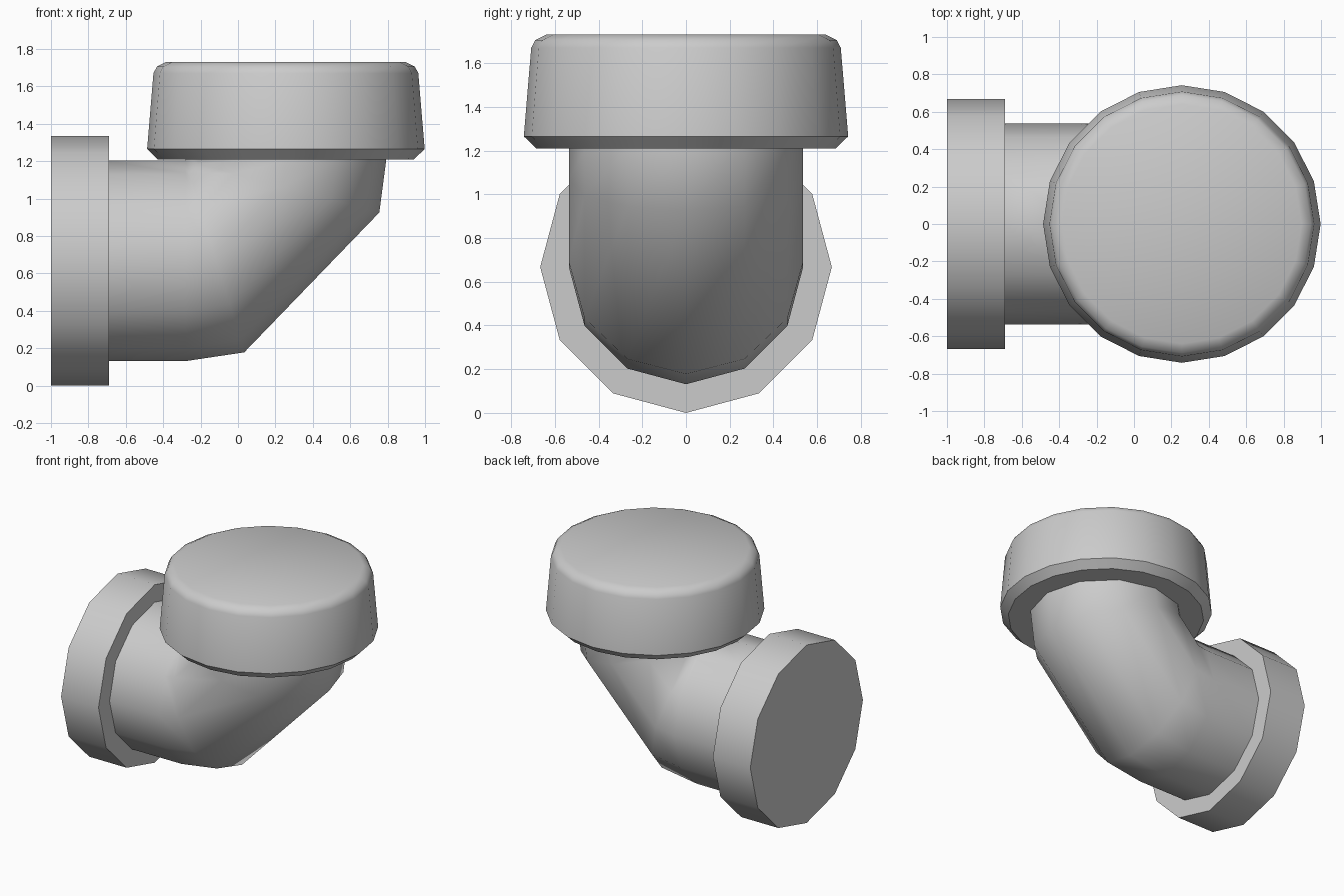
import bpy, bmesh
from math import sin, cos, radians, tau
from mathutils import Vector

if "Cube" in bpy.data.objects:
    bpy.data.objects.remove(bpy.data.objects["Cube"])

GREY = (0.6, 0.6, 0.6, 1)
grey = bpy.data.materials.new("light grey plastic")
grey.use_nodes = True
grey.diffuse_color = GREY
grey.node_tree.nodes["Principled BSDF"].inputs["Base Color"].default_value = GREY


def loft(name, rings, sides):
    """Skin a list of rings (centre, radius, tilt); tilt 0 faces +x, 90 faces +z."""
    bm = bmesh.new()
    loops = []
    for centre, radius, tilt in rings:
        t = radians(tilt)
        out = Vector((sin(t), 0, -cos(t)))
        side = Vector((0, 1, 0))
        loops.append([bm.verts.new(Vector(centre) + radius * (
            cos(tau * i / sides) * out + sin(tau * i / sides) * side))
            for i in range(sides)])
    for a, b in zip(loops, loops[1:]):
        for i in range(sides):
            j = (i + 1) % sides
            bm.faces.new((a[i], a[j], b[j], b[i]))
    bm.faces.new(loops[0])
    bm.faces.new(loops[-1])
    bmesh.ops.remove_doubles(bm, verts=bm.verts, dist=0.0005)
    bmesh.ops.recalc_face_normals(bm, faces=bm.faces)
    mesh = bpy.data.meshes.new(name)
    bm.to_mesh(mesh)
    bm.free()
    mesh.materials.append(grey)
    obj = bpy.data.objects.new(name, mesh)
    bpy.context.collection.objects.link(obj)
    bpy.ops.object.select_all(action='DESELECT')
    obj.select_set(True)
    bpy.context.view_layer.objects.active = obj
    bpy.ops.object.shade_smooth_by_angle(angle=radians(42))
    return obj


AXIS_Z = 0.667      # height of the horizontal pipe
CAP_X = 0.256       # axis of the vertical outlet
PIPE_R = 0.536
PIVOT = Vector((CAP_X - PIPE_R, 0, AXIS_Z + PIPE_R))

# Flange on the horizontal end
loft("flange", [((-1, 0, AXIS_Z), 0.667, 0), ((-0.69, 0, AXIS_Z), 0.667, 0)], 12)

# Elbow pipe: straight run, tight bend about the inner corner, stub into the cap
rings = [((-0.7, 0, AXIS_Z), PIPE_R, 0)]
for tilt in (0, 17, 75, 90):
    t = radians(tilt)
    rings.append((PIVOT + PIPE_R * Vector((sin(t), 0, -cos(t))), PIPE_R, tilt))
rings.append(((CAP_X, 0, 1.23), PIPE_R, 90))
loft("elbow_pipe", rings, 12)

# Tapered cap with a chamfered base and a rounded top rim
profile = [(0.685, 1.21), (0.742, 1.265), (0.708, 1.67), (0.69, 1.705), (0.64, 1.73)]
loft("end_cap", [((CAP_X, 0, z), r, 90) for r, z in profile], 20)
